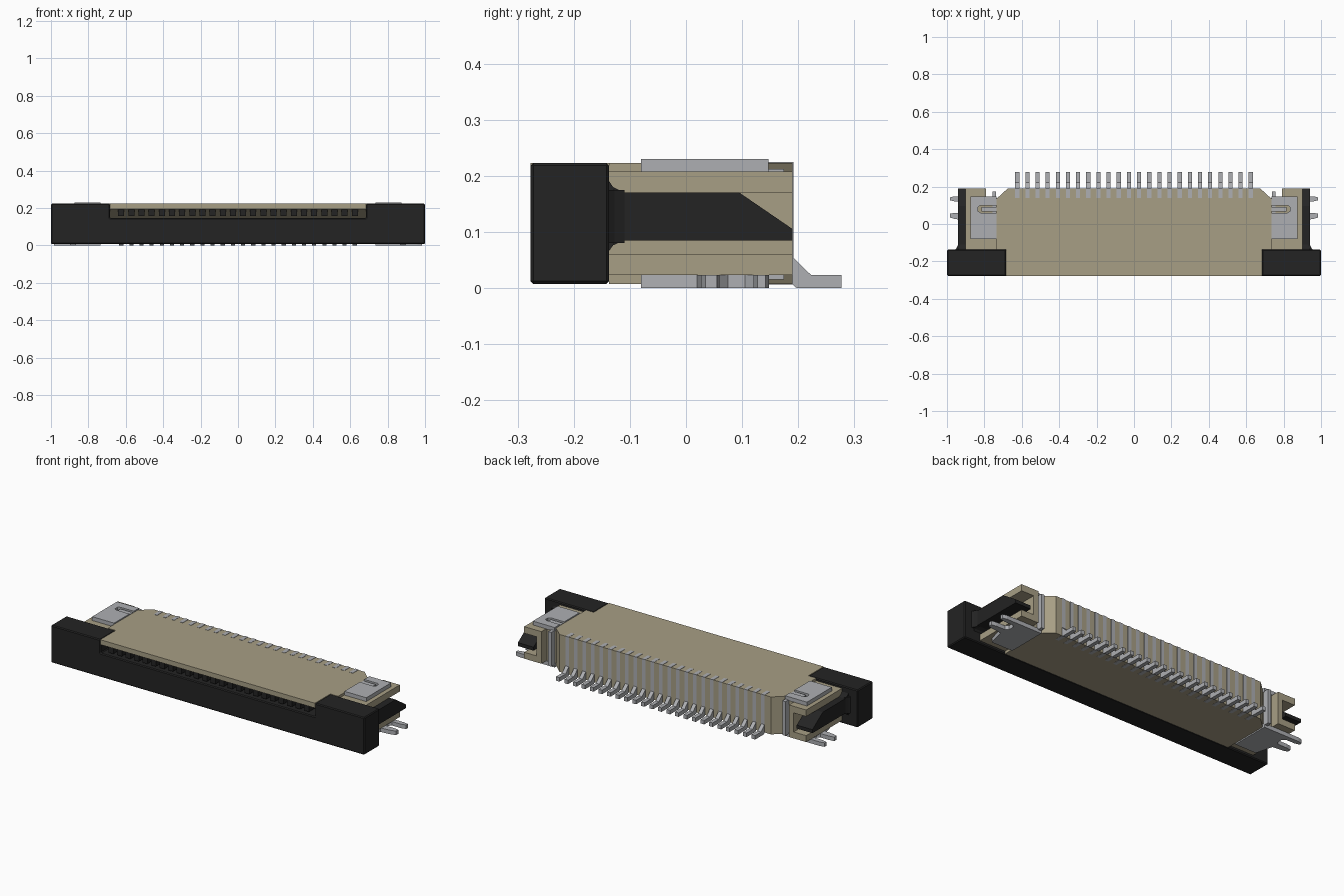
import bpy, bmesh


def material(name, rgb):
    m = bpy.data.materials.new(name)
    m.diffuse_color = (*rgb, 1)
    return m


BEIGE = material("beige plastic", (0.39, 0.345, 0.235))
BLACK = material("black plastic", (0.017, 0.017, 0.017))
METAL = material("grey metal", (0.42, 0.43, 0.45))


def add_prism(bm, pts, axis, lo, hi):
    """Extrude a 2D profile along an axis between lo and hi."""
    def place(p, d):
        a, b = p
        return {'x': (d, a, b), 'y': (a, d, b), 'z': (a, b, d)}[axis]
    bottom = [bm.verts.new(place(p, lo)) for p in pts]
    top = [bm.verts.new(place(p, hi)) for p in pts]
    bm.faces.new(bottom)
    bm.faces.new(top)
    n = len(pts)
    for i in range(n):
        j = (i + 1) % n
        bm.faces.new((bottom[i], bottom[j], top[j], top[i]))


def part(name, mat, prisms, mirror=False, bevel=0):
    bm = bmesh.new()
    for p in prisms:
        add_prism(bm, *p)
    bmesh.ops.recalc_face_normals(bm, faces=bm.faces)
    me = bpy.data.meshes.new(name)
    bm.to_mesh(me)
    bm.free()
    me.materials.append(mat)
    ob = bpy.data.objects.new(name, me)
    bpy.context.collection.objects.link(ob)
    if bevel:
        b = ob.modifiers.new("bevel", 'BEVEL')
        b.width, b.segments = bevel, 1
    if mirror:
        ob.modifiers.new("mirror", 'MIRROR').use_clip = False
    return ob


def rect(a0, a1, b0, b1):
    return [(a0, b0), (a1, b0), (a1, b1), (a0, b1)]


PINS = [(i - 11.5) * 0.0543 for i in range(24)]

# Housing: main block with chamfered back corners
part("housing_body", BEIGE, [([
    (-0.735, -0.137), (0.735, -0.137), (0.735, 0.135), (0.675, 0.19),
    (-0.675, 0.19), (-0.735, 0.135)], 'z', 0.007, 0.223)])

# Housing: front lip over the cable slot, with sloping underside
part("housing_lip", BEIGE, [([
    (-0.277, 0.223), (-0.277, 0.195), (-0.15, 0.146), (-0.137, 0.146),
    (-0.137, 0.223)], 'x', -0.685, 0.685)])

# Housing: C-shaped side guides and the webs joining them to the body
part("side_guides", BEIGE, [
    ([(0.79, 0.023), (0.9, 0.023), (0.9, 0.06), (0.82, 0.06), (0.82, 0.17),
      (0.9, 0.17), (0.9, 0.208), (0.79, 0.208)], 'y', -0.137, 0.19),
    (rect(0.73, 0.79, -0.137, 0.14), 'z', 0.023, 0.208)], mirror=True)

# Slider: U-shaped front bar
part("slider_bar", BLACK, [([
    (-1, 0.007), (1, 0.007), (1, 0.223), (0.685, 0.223), (0.685, 0.145),
    (-0.685, 0.145), (-0.685, 0.223), (-1, 0.223)], 'y', -0.277, -0.137)],
    bevel=0.005)

# Slider: side arms with flared root and slanted tip
part("slider_arms", BLACK, [
    ([(-0.14, 0.195), (-0.13, 0.18), (-0.11, 0.17), (0.095, 0.17),
      (0.19, 0.105), (0.19, 0.085), (-0.11, 0.085), (-0.13, 0.076),
      (-0.14, 0.062)], 'x', 0.84, 0.94),
    ([(0.93, -0.14), (0.958, -0.14), (0.948, -0.127), (0.94, -0.11),
      (0.93, -0.11)], 'z', 0.08, 0.175)], mirror=True)

# Dark comb inside the cable slot
part("slot_comb", BLACK, [
    (rect(-0.268, -0.14, 0.158, 0.193), 'x', x - 0.016, x + 0.016)
    for x in PINS])

# Contacts: strip up the back of the housing and solder foot
FOOT = [(0.14, 0.2245), (0.192, 0.2245), (0.192, 0.053), (0.223, 0.023),
        (0.277, 0.023), (0.277, 0), (0.197, 0), (0.19, 0.006), (0.14, 0.006)]
part("contacts", METAL, [(FOOT, 'x', x - 0.011, x + 0.011) for x in PINS])

# Hold-down brackets: notched top plate, upright strip, forked bottom plate
part("bracket_top_plates", METAL, [([
    (0.735, -0.08), (0.875, -0.08), (0.875, 0.147), (0.735, 0.147),
    (0.735, 0.1), (0.82, 0.1), (0.833, 0.092), (0.833, 0.068), (0.82, 0.06),
    (0.735, 0.06)], 'z', 0.207, 0.23),
    (rect(0.735, 0.815, 0.068, 0.092), 'z', 0.2, 0.225)], mirror=True)
part("bracket_uprights", METAL, [
    (rect(0.737, 0.757, 0.0, 0.175), 'z', 0.015, 0.212)], mirror=True)
part("bracket_bottom_plates", METAL, [([
    (0.735, -0.08), (0.87, -0.08), (0.895, 0.02), (0.96, 0.027),
    (0.985, 0.035), (0.985, 0.055), (0.955, 0.06), (0.9, 0.06), (0.885, 0.075),
    (0.885, 0.105), (0.9, 0.12), (0.955, 0.12), (0.985, 0.127),
    (0.985, 0.142), (0.96, 0.148), (0.735, 0.148)], 'z', 0.0, 0.023)],
    mirror=True)
